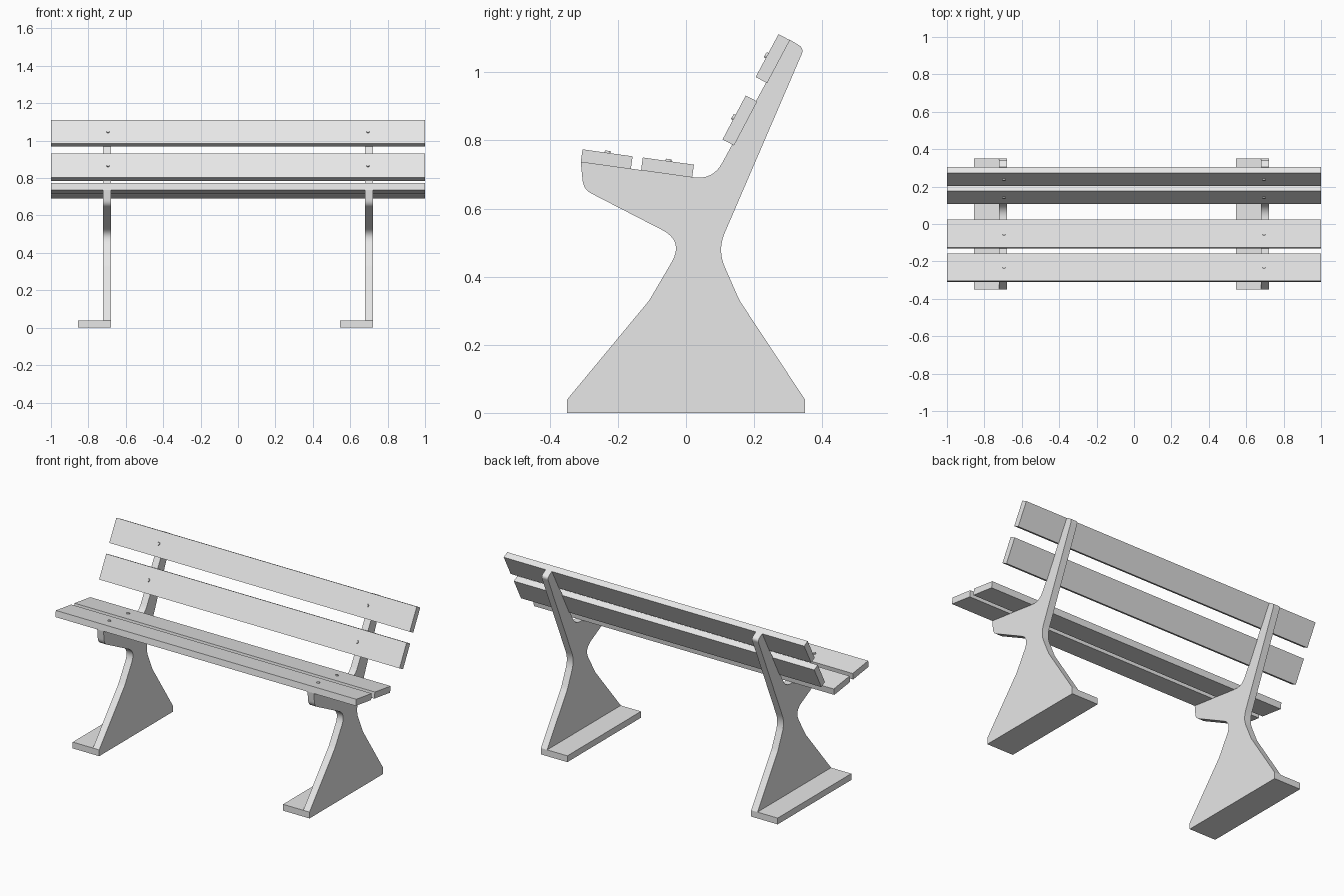
import bpy, bmesh, math
from mathutils import Vector

if "Cube" in bpy.data.objects:
    bpy.data.objects.remove(bpy.data.objects["Cube"])

grey = bpy.data.materials.new("light grey")
grey.diffuse_color = (0.8, 0.8, 0.8, 1)
grey.use_nodes = True
grey.node_tree.nodes["Principled BSDF"].inputs["Base Color"].default_value = grey.diffuse_color


def finish(name, bm, smooth=False):
    bmesh.ops.recalc_face_normals(bm, faces=bm.faces[:])
    me = bpy.data.meshes.new(name)
    bm.to_mesh(me)
    bm.free()
    me.materials.append(grey)
    ob = bpy.data.objects.new(name, me)
    bpy.context.collection.objects.link(ob)
    if smooth:
        bpy.ops.object.select_all(action='DESELECT')
        ob.select_set(True)
        bpy.context.view_layer.objects.active = ob
        bpy.ops.object.shade_smooth_by_angle(angle=math.radians(25))
    return ob


def prism(name, pts, x0, x1, smooth=False):
    """Extrude a (y, z) profile along x."""
    bm = bmesh.new()
    face = bm.faces.new([bm.verts.new((x0, y, z)) for y, z in pts])
    ext = bmesh.ops.extrude_face_region(bm, geom=[face])
    verts = [g for g in ext["geom"] if isinstance(g, bmesh.types.BMVert)]
    bmesh.ops.translate(bm, verts=verts, vec=(x1 - x0, 0, 0))
    return finish(name, bm, smooth)


def rounded(corners, steps=8):
    """Round each (y, z, tangent length) corner with a short curve."""
    out = []
    n = len(corners)
    for i, (y, z, d) in enumerate(corners):
        p = Vector((y, z))
        if d == 0:
            out.append(p)
            continue
        a = p + (Vector(corners[i - 1][:2]) - p).normalized() * d
        b = p + (Vector(corners[(i + 1) % n][:2]) - p).normalized() * d
        for k in range(steps + 1):
            t = k / steps
            out.append(a * (1 - t) ** 2 + p * 2 * t * (1 - t) + b * t * t)
    return out


# Side support outline: base, waist, seat arm, back arm
support = rounded([
    (-0.35, 0, 0), (-0.35, 0.038, 0), (-0.108, 0.33, 0.01),
    (-0.006, 0.504, 0.072), (-0.301, 0.656, 0.027), (-0.309, 0.737, 0),
    (0.079, 0.684, 0.056), (0.304, 1.096, 0), (0.347, 1.07, 0.019),
    (0.092, 0.478, 0.055), (0.157, 0.33, 0.01), (0.35, 0.038, 0), (0.35, 0, 0)])

for side, x in (("left", -0.70), ("right", 0.70)):
    prism(side + "_support", support, x - 0.021, x + 0.021, True)
    # foot flange points to -x on both supports
    prism(side + "_foot", [(-0.35, 0), (0.35, 0), (0.35, 0.038), (-0.35, 0.038)],
          x - 0.155, x - 0.02)

# Planks: (y, z) of the inner corner, direction along the support, outward normal
planks = {
    "front_seat_plank": ((-0.309, 0.736), (0.147, -0.0205)),
    "rear_seat_plank": ((-0.132, 0.712), (0.15, -0.021)),
    "lower_back_plank": ((0.141, 0.785), (0.068, 0.129)),
    "upper_back_plank": ((0.238, 0.968), (0.067, 0.126)),
}
for name, (start, along) in planks.items():
    a, d = Vector(start), Vector(along)
    n = Vector((-d.y, d.x)).normalized()
    t = n * 0.038
    prism(name, [a, a + d, a + d + t, a + t], -1, 1)
    # bolt heads on the plank face
    mid = a + d / 2 + t + n * 0.001
    for side, x in (("left", -0.695), ("right", 0.695)):
        bm = bmesh.new()
        bmesh.ops.create_cone(bm, cap_ends=True, segments=12, radius1=0.01,
                              radius2=0.008, depth=0.01)
        ob = finish(f"{name}_{side}_bolt", bm)
        ob.location = (x, mid.x, mid.y)
        ob.rotation_euler = Vector((0, n.x, n.y)).to_track_quat('Z', 'Y').to_euler()
